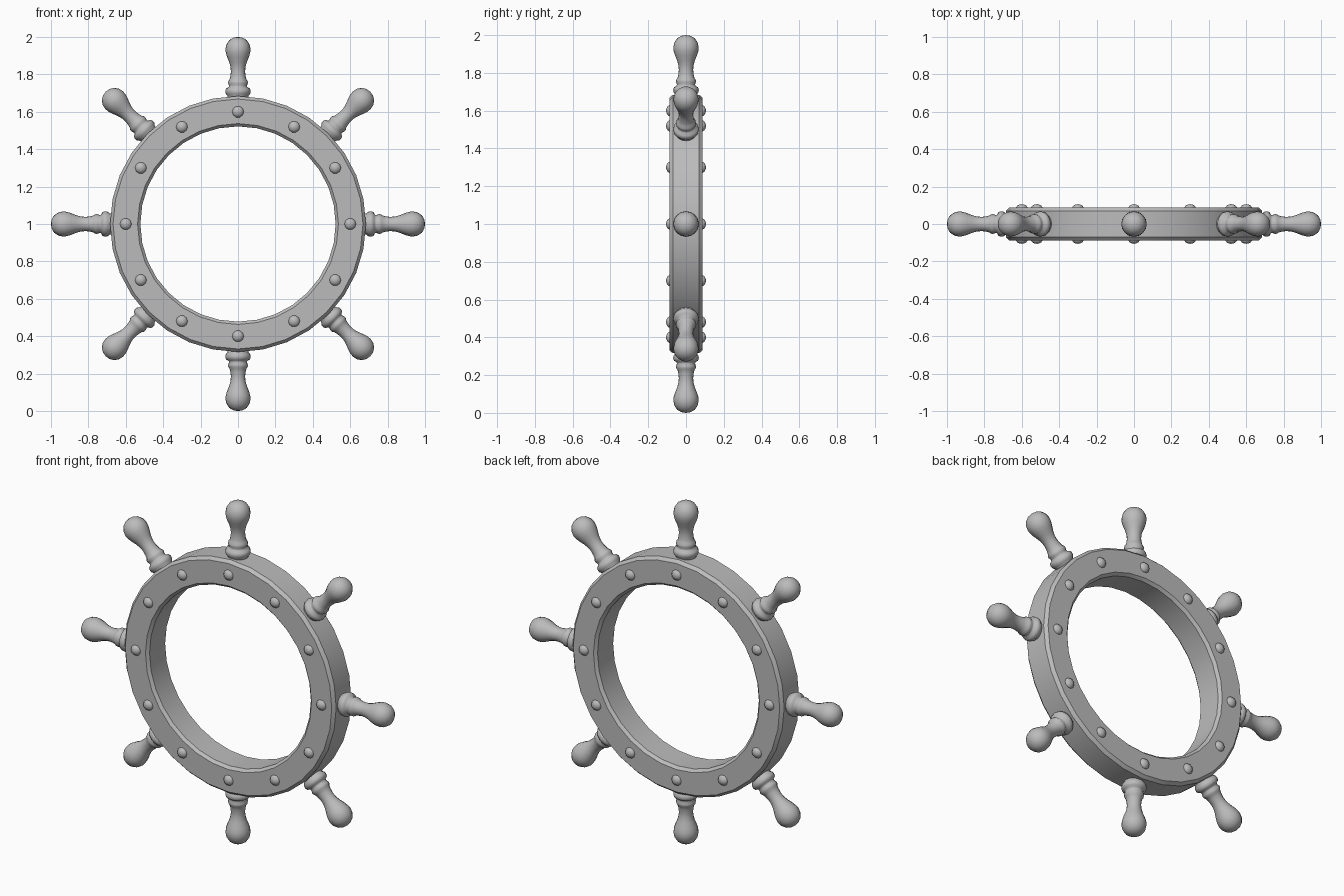
import bpy, bmesh
from math import pi, radians
from mathutils import Matrix, Vector

cube = bpy.data.objects.get("Cube")
if cube:
    bpy.data.objects.remove(cube, do_unlink=True)

grey = bpy.data.materials.new("plain grey")
grey.use_nodes = True
colour = (0.5, 0.5, 0.5, 1)
grey.diffuse_color = colour
grey.node_tree.nodes["Principled BSDF"].inputs["Base Color"].default_value = colour

CENTRE = Matrix.Translation((0, 0, 1))


def lathe(name, profile, segments, matrix, closed=False, angle=40):
    """Turn a (radius, height) profile about z, then place it with a matrix."""
    bm = bmesh.new()
    verts = [bm.verts.new((r, 0, h)) for r, h in profile]
    edges = [bm.edges.new(pair) for pair in zip(verts, verts[1:])]
    if closed:
        edges.append(bm.edges.new((verts[-1], verts[0])))
    bmesh.ops.spin(bm, geom=verts + edges, cent=(0, 0, 0), axis=(0, 0, 1),
                   angle=2 * pi, steps=segments, use_duplicate=False)
    bmesh.ops.remove_doubles(bm, verts=bm.verts[:], dist=0.0005)
    bmesh.ops.recalc_face_normals(bm, faces=bm.faces[:])
    mesh = bpy.data.meshes.new(name)
    bm.to_mesh(mesh)
    bm.free()
    mesh.materials.append(grey)
    obj = bpy.data.objects.new(name, mesh)
    obj.matrix_world = matrix
    bpy.context.collection.objects.link(obj)
    bpy.ops.object.select_all(action='DESELECT')
    obj.select_set(True)
    bpy.context.view_layer.objects.active = obj
    bpy.ops.object.shade_smooth_by_angle(angle=radians(angle))
    return obj


# Rim with chamfered edges, its axis along y
half = [(0.522, 0.072), (0.537, 0.088), (0.668, 0.088), (0.684, 0.07)]
rim_profile = half + [(r, -h) for r, h in reversed(half)]
lathe("rim", rim_profile, 32, CENTRE @ Matrix.Rotation(pi / 2, 4, 'X'),
      closed=True, angle=30)

# Turned handles: collar, small ring, neck and rounded grip
handle_profile = [
    (0, 0.65), (0.055, 0.65), (0.056, 0.685), (0.066, 0.697), (0.068, 0.711),
    (0.064, 0.724), (0.05, 0.731), (0.048, 0.74), (0.053, 0.752),
    (0.052, 0.763), (0.045, 0.773), (0.041, 0.79), (0.038, 0.815),
    (0.040, 0.84), (0.047, 0.865), (0.058, 0.892), (0.065, 0.915),
    (0.067, 0.935), (0.062, 0.96), (0.047, 0.983), (0.025, 0.996), (0, 1.0)]
for i in range(8):
    turn = Matrix.Rotation(i * pi / 4, 4, 'Y')
    lathe(f"handle_{i + 1}", handle_profile, 16, CENTRE @ turn, angle=60)

# Low domed studs on both faces of the rim
stud_profile = [(0.031, 0.08), (0.031, 0.088), (0.024, 0.098),
                (0.012, 0.104), (0, 0.106)]
for side, tilt in (("front", pi / 2), ("back", -pi / 2)):
    for i in range(12):
        spot = Matrix.Rotation(i * pi / 6, 4, 'Y') @ Vector((0, 0, 0.6))
        place = CENTRE @ Matrix.Translation(spot) @ Matrix.Rotation(tilt, 4, 'X')
        lathe(f"{side}_stud_{i + 1}", stud_profile, 10, place, angle=60)
